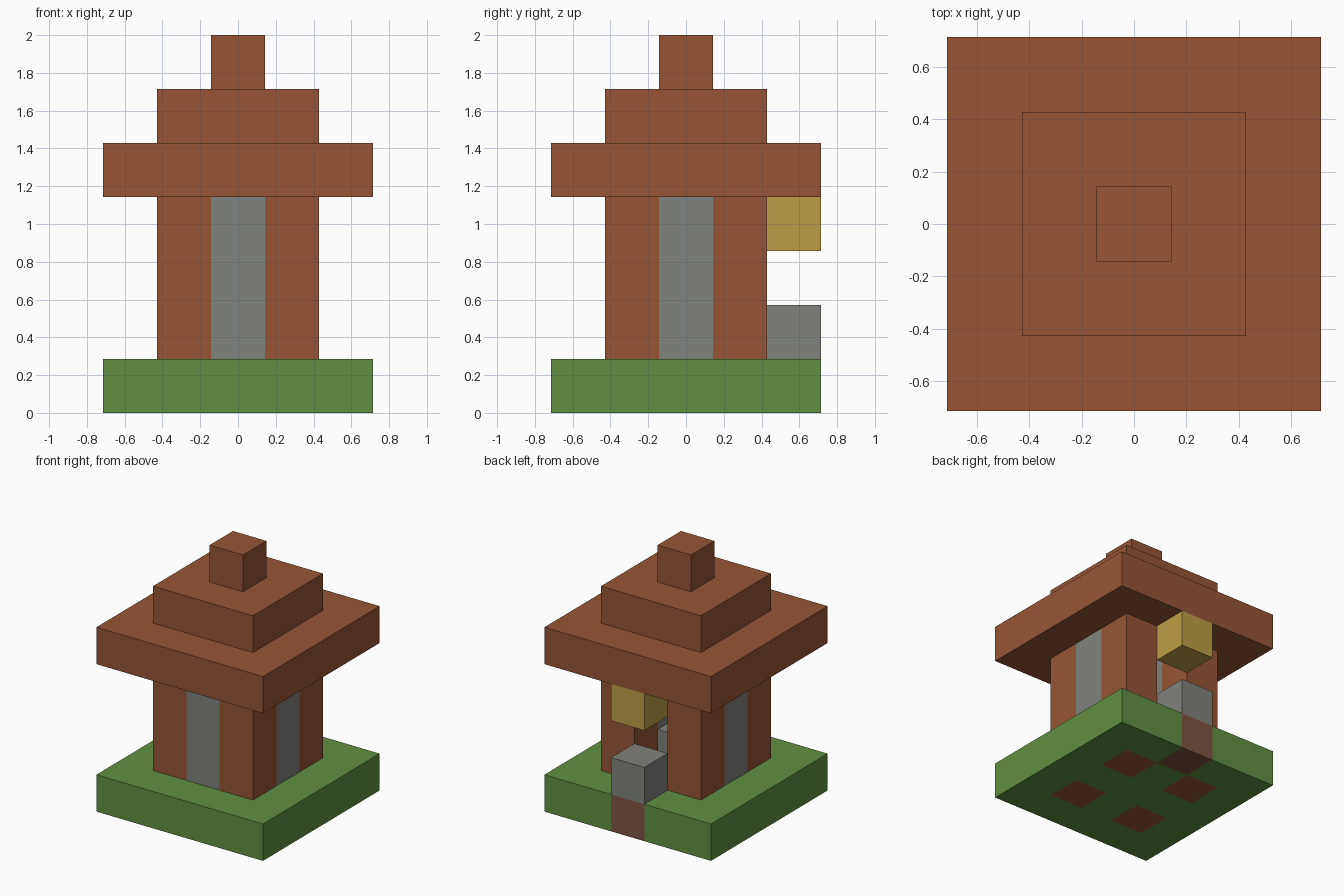
import bpy
import bmesh
from mathutils import Matrix, Vector

default = bpy.data.objects.get("Cube")
if default:
    bpy.data.objects.remove(default, do_unlink=True)

U = 2 / 7  # one block


def material(name, rgb):
    """Flat material from display colour values, converted to linear."""
    color = [((c / 255 + 0.055) / 1.055) ** 2.4 for c in rgb] + [1]
    mat = bpy.data.materials.new(name)
    mat.use_nodes = True
    mat.diffuse_color = color
    bsdf = next(n for n in mat.node_tree.nodes if n.type == 'BSDF_PRINCIPLED')
    bsdf.inputs["Base Color"].default_value = color
    return mat


BRICK = material("brick", (150, 85, 53))
STONE = material("stone", (128, 130, 124))
GRASS = material("grass", (97, 143, 65))
EARTH = material("earth", (124, 86, 67))
GOLD = material("gold", (190, 157, 70))


def finish(name, bm, mats):
    mesh = bpy.data.meshes.new(name)
    bm.to_mesh(mesh)
    bm.free()
    for mat in mats:
        mesh.materials.append(mat)
    obj = bpy.data.objects.new(name, mesh)
    bpy.context.collection.objects.link(obj)
    return obj


def box_mesh(x, y, z, width, depth, height):
    """Box centred on x, y with its bottom at z, all in blocks."""
    bm = bmesh.new()
    place = Matrix.Translation(Vector((x, y, z + height / 2)) * U)
    size = Matrix.Diagonal((width * U, depth * U, height * U, 1))
    bmesh.ops.create_cube(bm, size=1, matrix=place @ size)
    return bm


def box(name, mat, x, y, z, width=1, depth=1, height=1):
    return finish(name, box_mesh(x, y, z, width, depth, height), [mat])


# Grass base, cut along block lines so footings and the earth patch show
bm = box_mesh(0, 0, 0, 5, 5, 1)
for axis in ((1, 0, 0), (0, 1, 0)):
    for cut in (-1.5, -0.5, 0.5, 1.5):
        bmesh.ops.bisect_plane(bm, geom=bm.verts[:] + bm.edges[:] + bm.faces[:],
                               plane_co=Vector(axis) * cut * U, plane_no=axis)
for face in bm.faces:
    c = face.calc_center_median() / U
    if abs(c.x) < 0.5 and c.y > 1.5:
        face.material_index = 2
    elif 0.5 < abs(c.x) < 1.5 and 0.5 < abs(c.y) < 1.5:
        face.material_index = 1
finish("base", bm, [GRASS, BRICK, EARTH])

# Corner pillars
for sx, side in ((-1, "right"), (1, "left")):
    for sy, end in ((-1, "front"), (1, "back")):
        box(f"pillar_{end}_{side}", BRICK, sx, sy, 1, height=3)

# Stone panels on three sides; the back stays open as a doorway
for name, x, y in (("front", 0, -1), ("right", -1, 0), ("left", 1, 0)):
    box(f"wall_panel_{name}", STONE, x, y, 1, height=3)

# Block inside, step outside the doorway and lamp above it
box("inner_block", STONE, 0, 0, 1)
box("door_step", STONE, 0, 2, 1)
box("lamp", GOLD, 0, 2, 3)

# Stepped roof
for tier, (name, width) in enumerate((("eaves", 5), ("roof_step", 3), ("roof_cap", 1))):
    box(name, BRICK, 0, 0, 4 + tier, width, width)
